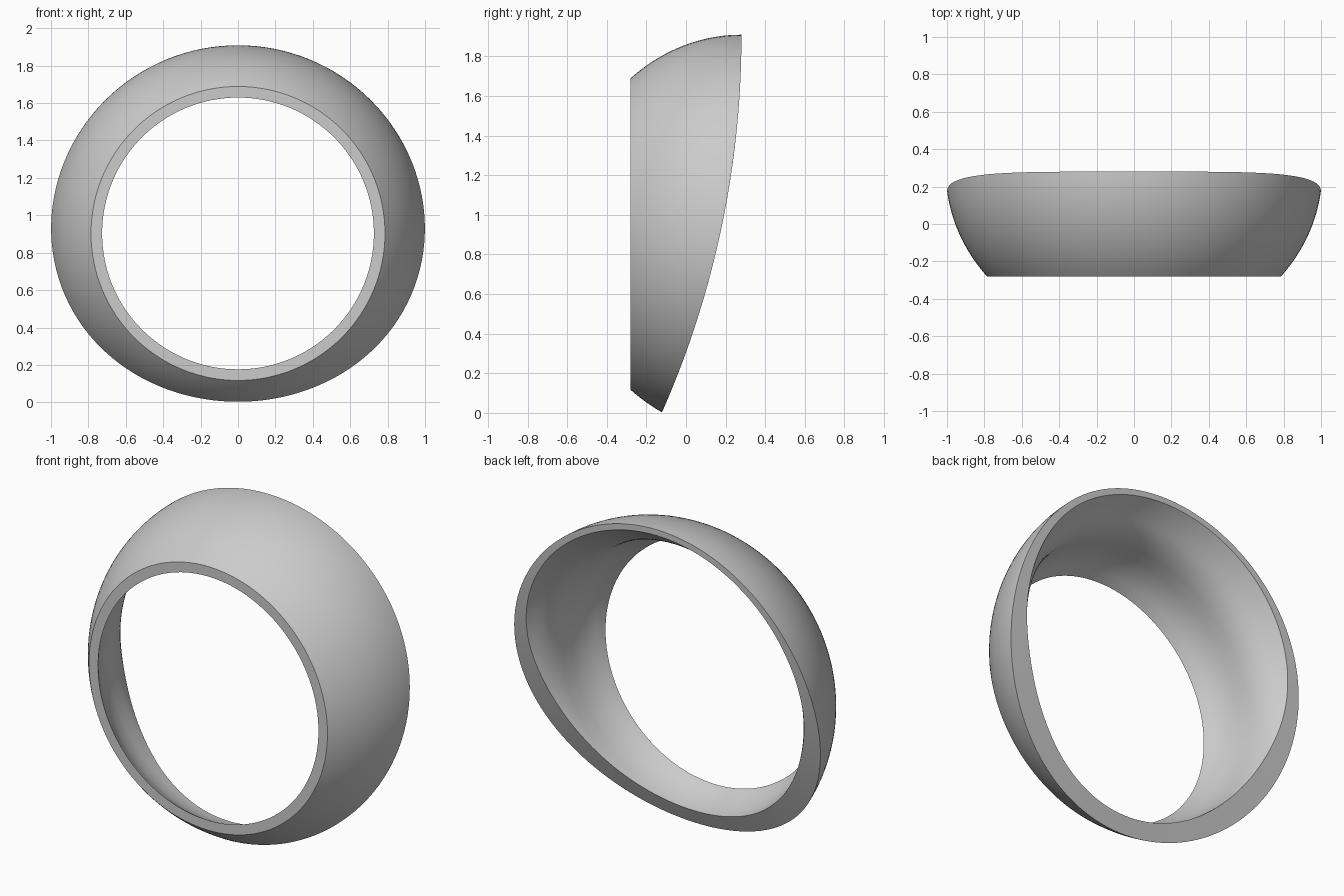
import bpy, bmesh, math

cube = bpy.data.objects.get("Cube")
if cube:
    bpy.data.objects.remove(cube, do_unlink=True)

AXIS_Z = 0.903       # height of the ring's axis
FRONT, BACK = -0.28, 0.28
SEGMENTS, ROWS = 128, 20
BORE = [0.725, 0.772, 0.80, 0.814, 0.828, 0.86, 0.92, 0.972]


def outer_radius(y):
    # Elliptical outer shell, widest at the back
    return 1.006 * math.sqrt(1 - ((BACK - y) / 0.897) ** 2)


def inner_radius(y):
    # Smooth curve through the evenly spaced bore radii
    s = (y - FRONT) / (BACK - FRONT) * (len(BORE) - 1)
    i = max(0, min(int(s), len(BORE) - 2))
    t = s - i
    b, c = BORE[i], BORE[i + 1]
    a = BORE[i - 1] if i > 0 else 2 * b - c
    d = BORE[i + 2] if i + 2 < len(BORE) else 2 * c - b
    return b + t * ((c - a) + t * ((2*a - 5*b + 4*c - d) + t * (3*b - a - 3*c + d))) / 2 \
        if t else b


def inner_smooth(y):
    # Bore radius, averaged a little to keep the surface even
    h = 0.01
    return (inner_radius(max(FRONT, y - h)) + 2 * inner_radius(y)
            + inner_radius(min(BACK, y + h))) / 4


def cut_y(z):
    # Curved back trim, a large arc seen from the side
    radius = 4.71
    return BACK - radius + math.sqrt(radius ** 2 - (z - 1.905) ** 2)


def trim_depth(radius_at, angle):
    # Depth at which the shell meets the back trim
    low, high = FRONT, BACK
    for _ in range(40):
        y = (low + high) / 2
        if y < cut_y(AXIS_Z + radius_at(y) * math.sin(angle)):
            low = y
        else:
            high = y
    return low


def shell_row(bm, radius_at, angle):
    end = trim_depth(radius_at, angle)
    row = []
    for k in range(ROWS + 1):
        y = FRONT + (end - FRONT) * k / ROWS
        r = radius_at(y)
        row.append(bm.verts.new((r * math.cos(angle), y, AXIS_Z + r * math.sin(angle))))
    return row


# Ring: outer shell, trimmed back rim, bore and flat front rim
bm = bmesh.new()
loops = []
for s in range(SEGMENTS):
    angle = 2 * math.pi * s / SEGMENTS
    outer = shell_row(bm, outer_radius, angle)
    inner = shell_row(bm, inner_smooth, angle)
    loops.append(outer + inner[::-1])
count = len(loops[0])
for s in range(SEGMENTS):
    here, after = loops[s], loops[(s + 1) % SEGMENTS]
    for k in range(count):
        n = (k + 1) % count
        bm.faces.new((here[k], here[n], after[n], after[k]))
bmesh.ops.recalc_face_normals(bm, faces=bm.faces[:])

# Sharp borders around both rims
for s in range(SEGMENTS):
    for k in (0, ROWS, ROWS + 1, count - 1):
        edge = bm.edges.get((loops[s][k], loops[(s + 1) % SEGMENTS][k]))
        edge.smooth = False
for face in bm.faces:
    face.smooth = True

mesh = bpy.data.meshes.new("ring_shell")
bm.to_mesh(mesh)
bm.free()
ring = bpy.data.objects.new("ring_shell", mesh)
bpy.context.collection.objects.link(ring)

# Plain grey finish
grey = bpy.data.materials.new("light_grey")
grey.use_nodes = True
colour = (0.6, 0.6, 0.6, 1.0)
grey.diffuse_color = colour
grey.node_tree.nodes["Principled BSDF"].inputs["Base Color"].default_value = colour
mesh.materials.append(grey)
